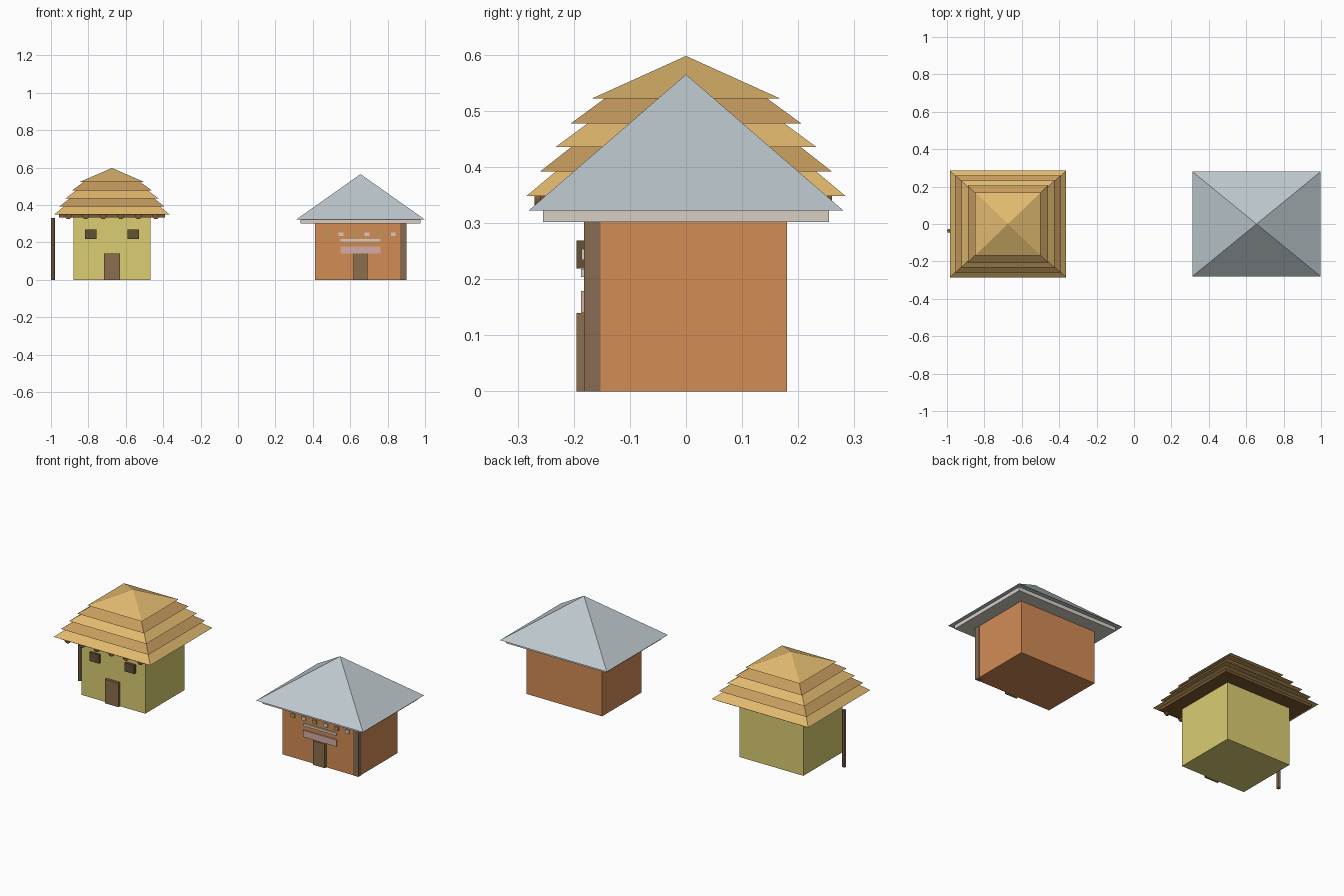
import bpy
from math import radians

if "Cube" in bpy.data.objects:
    bpy.data.objects.remove(bpy.data.objects["Cube"])


def material(name, rgb):
    # Picked screen colours converted to linear values
    m = bpy.data.materials.new(name)
    m.diffuse_color = [(c / 255) ** 2.2 for c in rgb] + [1]
    m.use_nodes = True
    m.node_tree.nodes["Principled BSDF"].inputs["Base Color"].default_value = m.diffuse_color
    return m


STRAW = material("straw", (224, 184, 110))
STRAW_DARK = material("dark_straw", (196, 154, 94))
YELLOW = material("yellow_plaster", (218, 204, 114))
ORANGE = material("orange_plaster", (208, 139, 86))
WOOD = material("wood", (138, 110, 78))
DARK = material("dark_wood", (98, 82, 56))
BEAM = material("beam", (122, 90, 55))
SLATE = material("grey_roofing", (188, 199, 204))
CREAM = material("cream", (214, 206, 194))
PINK = material("pink_panel", (214, 172, 164))
OLIVE = material("olive_tile", (176, 156, 96))
STONE = material("corner_stone", (134, 108, 84))


def mesh(name, verts, faces, mat):
    me = bpy.data.meshes.new(name)
    me.from_pydata(verts, [], faces)
    me.materials.append(mat)
    ob = bpy.data.objects.new(name, me)
    bpy.context.collection.objects.link(ob)
    return ob


def rect(cx, hx, hy, z):
    return [(cx - hx, -hy, z), (cx + hx, -hy, z), (cx + hx, hy, z), (cx - hx, hy, z)]


def pyramid(name, cx, hx, hy, z0, z1, mat):
    sides = [(i, (i + 1) % 4, 4) for i in range(4)]
    return mesh(name, rect(cx, hx, hy, z0) + [(cx, 0, z1)], sides + [(3, 2, 1, 0)], mat)


def frustum(name, cx, low, high, mat):
    sides = [(i, (i + 1) % 4, (i + 1) % 4 + 4, i + 4) for i in range(4)]
    return mesh(name, rect(cx, *low) + rect(cx, *high),
                sides + [(3, 2, 1, 0), (4, 5, 6, 7)], mat)


def box(name, x, y, z, mat):
    bpy.ops.mesh.primitive_cube_add(size=1, location=[sum(a) / 2 for a in (x, y, z)])
    ob = bpy.context.object
    ob.name = name
    ob.scale = [a[1] - a[0] for a in (x, y, z)]
    bpy.ops.object.transform_apply(location=False, rotation=False)
    ob.data.materials.append(mat)
    return ob


def cylinder(name, r, depth, loc, mat, sides=12, rot=(0, 0, 0)):
    bpy.ops.mesh.primitive_cylinder_add(vertices=sides, radius=r, depth=depth,
                                        location=loc, rotation=rot)
    ob = bpy.context.object
    ob.name = name
    ob.data.materials.append(mat)
    bpy.ops.object.shade_smooth_by_angle(angle=radians(40))
    return ob


# Thatched hut: walls, door, windows
H = -0.674
box("hut_walls", (H - 0.205, H + 0.205), (-0.18, 0.18), (0, 0.345), YELLOW)
box("hut_door", (H - 0.043, H + 0.043), (-0.195, -0.175), (0, 0.14), WOOD)
for s in (-1, 1):
    c = H + s * 0.113
    box("hut_window", (c - 0.031, c + 0.031), (-0.195, -0.175), (0.219, 0.269), DARK)

# Eave frame with log ends along the front
box("eave_frame", (H - 0.283, H + 0.283), (-0.26, 0.26), (0.333, 0.35), BEAM)
for i in range(6):
    cylinder("log_end", 0.018, 0.03, (H + (i - 2.5) * 0.0935, -0.255, 0.342), BEAM,
             rot=(radians(90), 0, 0))

# Stepped thatch: (half x, half y, bottom z, top half x, top half y, top z)
tiers = [(0.310, 0.285, 0.348, 0.257, 0.232, 0.392),
         (0.281, 0.260, 0.392, 0.225, 0.204, 0.436),
         (0.248, 0.232, 0.436, 0.191, 0.175, 0.478),
         (0.213, 0.205, 0.478, 0.153, 0.145, 0.522)]
for i, t in enumerate(tiers):
    frustum("thatch_tier", H, t[:3], t[3:], STRAW_DARK if i % 2 else STRAW)
pyramid("thatch_cap", H, 0.175, 0.168, 0.522, 0.598, STRAW)

# Free-standing post beside the hut
cylinder("side_post", 0.011, 0.33, (-0.989, -0.037, 0.165), WOOD, 8)

# Tiled-front house: walls, corner, door
B = 0.655
box("house_walls", (B - 0.243, B + 0.243), (-0.18, 0.18), (0, 0.31), ORANGE)
box("corner_pillar", (0.867, 0.9), (-0.182, -0.152), (0, 0.303), STONE)
box("house_door", (B - 0.038, B + 0.038), (-0.195, -0.175), (0, 0.14), WOOD)

# Facade panels and row of alternating tiles
box("door_panel", (B - 0.107, B + 0.107), (-0.187, -0.175), (0.14, 0.179), PINK)
box("facade_strip", (B - 0.107, B + 0.107), (-0.187, -0.175), (0.204, 0.218), CREAM)
for i in range(6):
    c = B + (i - 2.5) * 0.07
    box("facade_tile", (c - 0.013, c + 0.013), (-0.186, -0.175), (0.234, 0.254),
        CREAM if i % 2 else OLIVE)

# Eave slab and hipped roof
box("eave_slab", (B - 0.32, B + 0.32), (-0.255, 0.255), (0.302, 0.325), CREAM)
pyramid("house_roof", B, 0.343, 0.28, 0.323, 0.565, SLATE)
